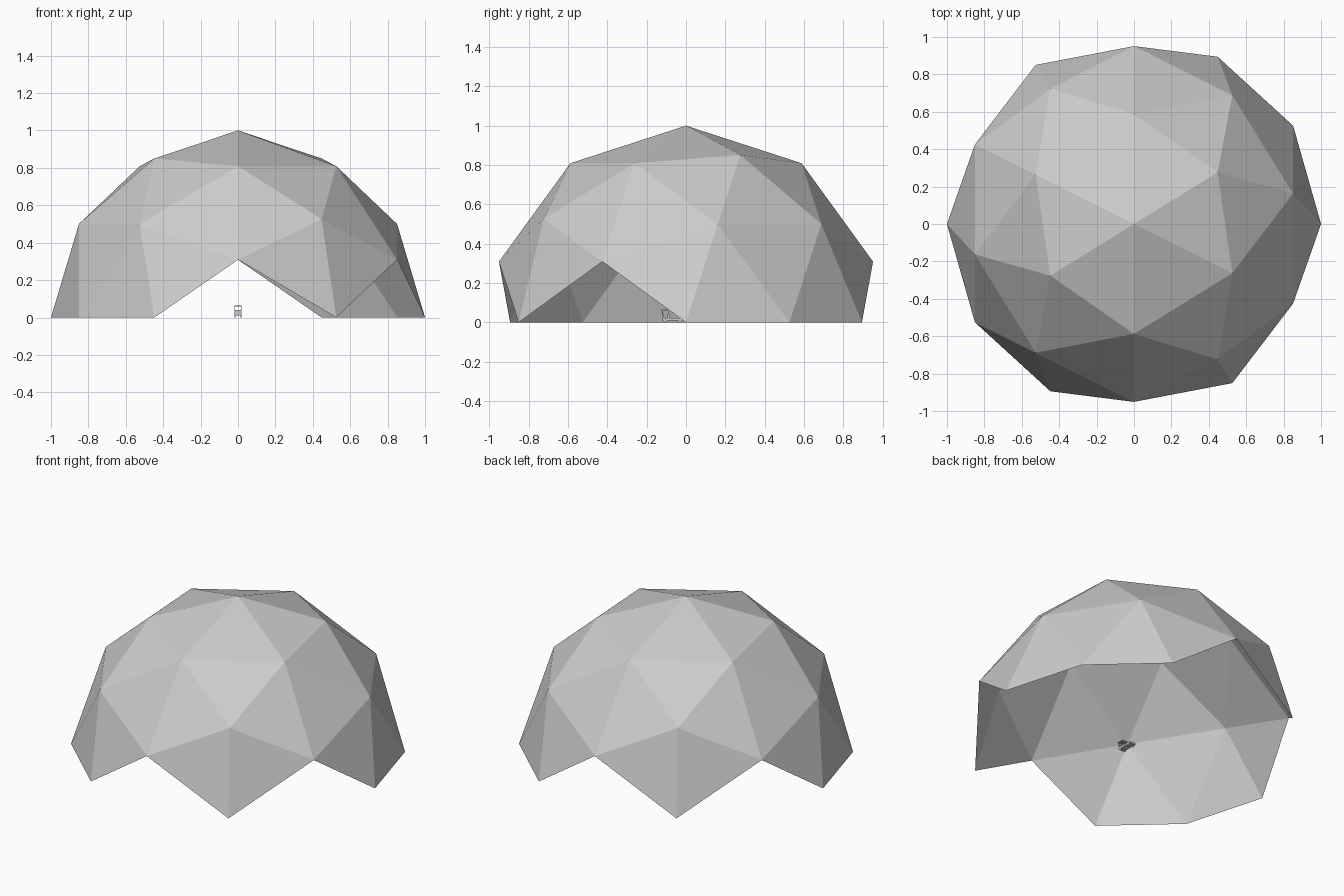
import bpy, bmesh, math
from itertools import combinations
from mathutils import Vector, Matrix

if "Cube" in bpy.data.objects:
    bpy.data.objects.remove(bpy.data.objects["Cube"])


def material(name, value):
    m = bpy.data.materials.new(name)
    m.diffuse_color = (value, value, value, 1)
    m.use_nodes = True
    m.node_tree.nodes["Principled BSDF"].inputs["Base Color"].default_value = m.diffuse_color
    return m


grey = material("light grey", 0.6)


def finish(bm, name):
    mesh = bpy.data.meshes.new(name)
    bm.to_mesh(mesh)
    bm.free()
    mesh.materials.append(grey)
    ob = bpy.data.objects.new(name, mesh)
    bpy.context.collection.objects.link(ob)
    return ob


def box(name, x, y, z):
    """Box between the given (low, high) limits."""
    bm = bmesh.new()
    lim = (x, y, z)
    size = [b - a for a, b in lim]
    mid = Vector([(a + b) / 2 for a, b in lim])
    bmesh.ops.create_cube(bm, size=1, matrix=Matrix.Translation(mid) @ Matrix.Diagonal((*size, 1)))
    return finish(bm, name)


# Dome shell: icosahedron split once, pushed onto the unit sphere, edge midpoint up
phi = (1 + math.sqrt(5)) / 2
corners = []
for a in (-1, 1):
    for b in (-phi, phi):
        corners += [Vector((0, a, b)), Vector((a, b, 0)), Vector((b, 0, a))]
points = corners + [(p + q) / 2 for p, q in combinations(corners, 2) if (p - q).length < 2.01]
turn = Matrix.Rotation(-math.atan(phi), 3, 'Z')

bm = bmesh.new()
for p in points:
    bm.verts.new(turn @ p.normalized())
bmesh.ops.convex_hull(bm, input=bm.verts[:])
# Only whole panels above the ground stay, which leaves four pointed doorways
below = [f for f in bm.faces if min(v.co.z for v in f.verts) < -0.01]
bmesh.ops.delete(bm, geom=below, context='FACES')
bmesh.ops.recalc_face_normals(bm, faces=bm.faces[:])
if sum(f.normal.dot(f.calc_center_median()) for f in bm.faces) < 0:
    bmesh.ops.reverse_faces(bm, faces=bm.faces[:])
finish(bm, "dome_shell")

# Small cart under the dome: deck, cab frame and wheels
box("cart_deck", (-0.02, 0.02), (-0.12, -0.012), (0.010, 0.022))
box("cart_dash", (-0.018, 0.018), (-0.122, -0.112), (0.022, 0.04))
box("cart_seat", (-0.016, 0.016), (-0.095, -0.085), (0.022, 0.04))
box("cart_roof", (-0.02, 0.02), (-0.128, -0.085), (0.058, 0.064))
for side in (-1, 1):
    for y in (-0.12, -0.09):
        box("cart_post", (side * 0.017 - 0.002, side * 0.017 + 0.002),
            (y - 0.002, y + 0.002), (0.022, 0.058))
    for y in (-0.105, -0.03):
        bm = bmesh.new()
        bmesh.ops.create_cone(bm, cap_ends=True, segments=10, radius1=0.009, radius2=0.009, depth=0.006,
                              matrix=Matrix.Translation((side * 0.017, y, 0.009))
                              @ Matrix.Rotation(math.pi / 2, 4, 'Y'))
        finish(bm, "cart_wheel")
